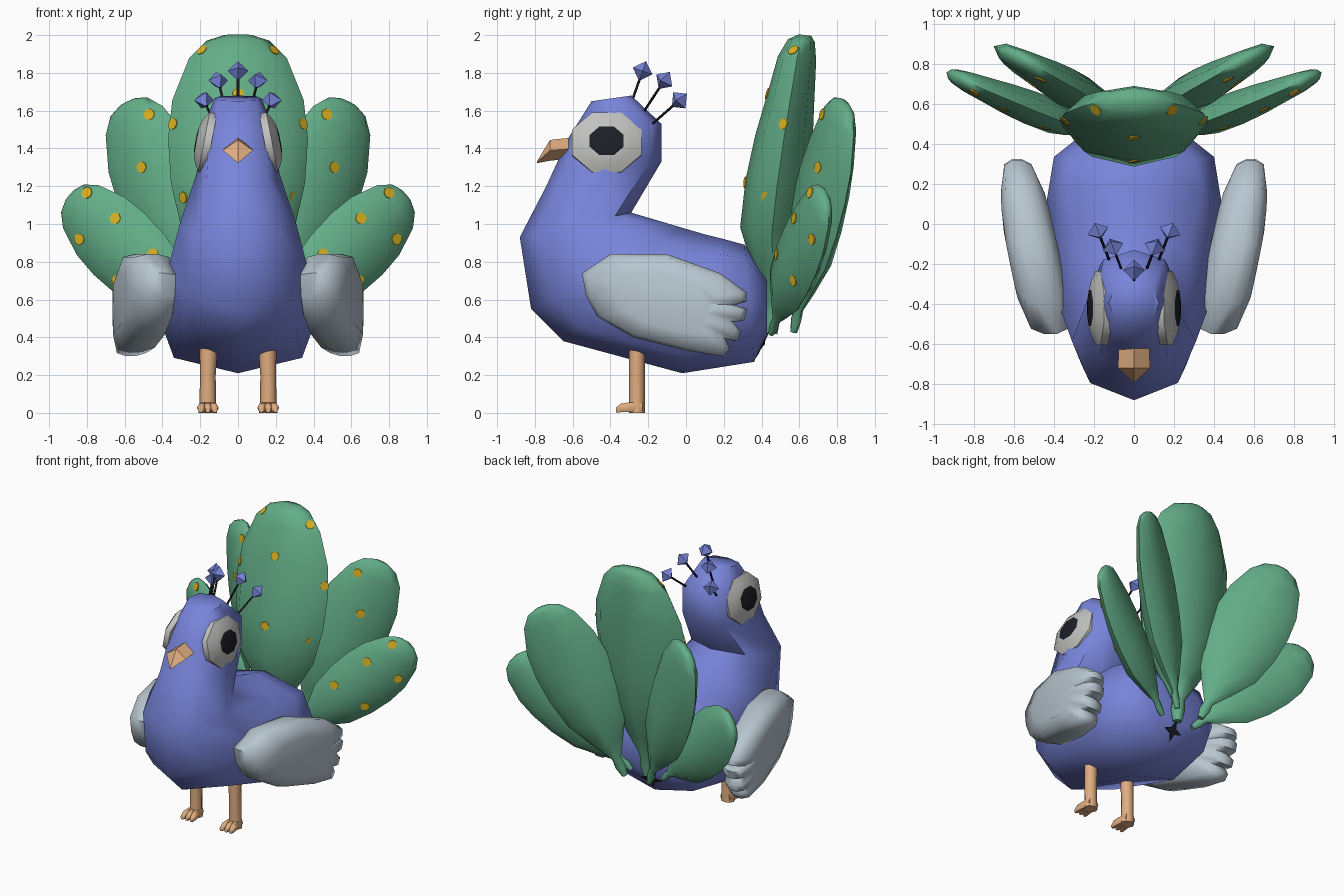
import bpy, bmesh
from math import sin, cos, pi, radians
from mathutils import Vector as V
from mathutils.bvhtree import BVHTree

cube = bpy.data.objects.get("Cube")
if cube:
    bpy.data.objects.remove(cube)


def material(name, r, g, b):
    m = bpy.data.materials.new(name)
    m.use_nodes = True
    m.diffuse_color = (r, g, b, 1)
    m.node_tree.nodes["Principled BSDF"].inputs["Base Color"].default_value = (r, g, b, 1)
    return m


BLUE = material("plumage blue", .19, .235, .71)
GREEN = material("tail green", .125, .42, .245)
GOLD = material("spot gold", .72, .45, .015)
GREY = material("wing grey", .48, .565, .63)
TAN = material("beak tan", .75, .42, .22)
BLACK = material("dark black", .013, .013, .02)
PALE = material("eye pale grey", .53, .54, .52)


def finish(name, bm, mats, angle=60):
    """Turn a bmesh into a shaded object."""
    bmesh.ops.recalc_face_normals(bm, faces=bm.faces)
    me = bpy.data.meshes.new(name)
    bm.to_mesh(me)
    bm.free()
    for m in mats:
        me.materials.append(m)
    ob = bpy.data.objects.new(name, me)
    bpy.context.collection.objects.link(ob)
    if angle:
        bpy.ops.object.select_all(action='DESELECT')
        ob.select_set(True)
        bpy.context.view_layer.objects.active = ob
        bpy.ops.object.shade_smooth_by_angle(angle=radians(angle))
    return ob


def loft(name, rings, mats, angle=60, ring_mats=None):
    """Skin a list of equal rings and close both ends."""
    bm = bmesh.new()
    vs = [[bm.verts.new(p) for p in ring] for ring in rings]
    n = len(vs[0])
    for k, (a, b) in enumerate(zip(vs, vs[1:])):
        for i in range(n):
            f = bm.faces.new((a[i], a[(i + 1) % n], b[(i + 1) % n], b[i]))
            f.material_index = ring_mats[k] if ring_mats else 0
    bm.faces.new(vs[0])
    end = bm.faces.new(vs[-1])
    end.material_index = ring_mats[-1] if ring_mats else 0
    return finish(name, bm, mats, angle)


def ellipse(c, a, b, n=8, full=1):
    """Ring of n points; full pushes every second point out or in."""
    return [c + (a * cos(2 * pi * i / n) + b * sin(2 * pi * i / n)) * (full if i % 2 else 1)
            for i in range(n)]


def tube(name, p, q, r, mat):
    d = (q - p).normalized()
    u = d.orthogonal().normalized()
    w = d.cross(u)
    loft(name, [ellipse(c, u * r, w * r, 6) for c in (p, q)], [mat])


def plate(name, target, origin, direction, radius, full, mat):
    """Thin flat patch laid on the target where a ray meets it."""
    tree = BVHTree.FromPolygons([v.co for v in target.data.vertices],
                                [p.vertices for p in target.data.polygons])
    loc, nor, _, _ = tree.ray_cast(origin, direction)
    if loc is None:
        return
    up = V((0, 0, 1))
    up = (up - nor * up.dot(nor)).normalized() * radius
    side = nor.cross(up)
    loft(name, [ellipse(loc + nor * h, up, side, 8, full) for h in (-.003, .004)], [mat], 0)


# Body: head, neck, chest and rump in one skin (front point, back point, half width, fullness)
sections = [((-.50, 1.65), (-.29, 1.68), .125, 1.08), ((-.62, 1.46), (-.13, 1.53), .19, 1.14),
            ((-.74, 1.20), (-.13, 1.33), .22, 1.08), ((-.88, .93), (-.29, 1.06), .31, 1),
            ((-.82, .55), (-.02, .98), .37, 1), ((-.65, .38), (.10, .945), .41, 1.05),
            ((-.02, .21), (.20, .92), .44, 1.09), ((.36, .27), (.31, .89), .40, 1.09),
            ((.43, .42), (.43, .72), .28, 1.05)]
rings = []
for a, b, w, full in sections:
    a, b = V((0, *a)), V((0, *b))
    rings.append(ellipse((a + b) / 2, (a - b) / 2, V((w, 0, 0)), 8, full))
body = loft("body", rings, [BLUE])
plate("vent_star", body, V((0, 2, .365)), V((0, -1, 0)), .078, .38, BLACK)

# Beak
beak = []
for y, top, mid, low, w in ((-.58, 1.46, 1.40, 1.35, .075), (-.72, 1.445, 1.39, 1.335, .08),
                            (-.79, 1.33, 1.326, 1.322, .004)):
    beak.append([V((0, y, top)), V((w, y, mid)), V((0, y, low)), V((-w, y, mid))])
loft("beak", beak, [TAN], 30)

# Tail feathers: (distance along, width, depth)
PROFILE = [(0, .08, .2), (.05, .14, .25), (.1, .12, .25), (.2, .42, .6), (.34, .8, 1),
           (.5, .96, 1), (.65, 1, .9), (.78, .94, .75), (.92, .7, .6), (.98, .45, .42),
           (1, .2, .2)]


def feather(name, base, tip, face, width, depth, bulge, spots):
    axis = tip - base
    d = axis.normalized()
    face = (face - d * face.dot(d)).normalized()
    side = face.cross(d)
    rings = [ellipse(base + axis * t + face * bulge * (h - .2), side * width * w, face * depth * h)
             for t, w, h in PROFILE]
    ob = loft(name, rings, [GREEN])
    for x, z in spots:
        plate(name + "_spot", ob, V((x, -3, z)), V((0, 1, 0)), .031, 1, GOLD)


feather("middle_feather", V((0, .45, .42)), V((0, .63, 2)), V((0, -1, 0)), .37, .17, .07,
        [(0, 1.69), (0, 1.22)] + [(s * x, z) for s in (-1, 1)
                                  for x, z in ((.19, 1.92), (.345, 1.53), (.29, 1.14))])

# Paired parts
for s, tag in ((1, "left"), (-1, "right")):
    feather(tag + "_upper_feather", V((s * .1, .57, .43)), V((s * .585, .84, 1.645)),
            V((s * .45, -.89, 0)), .265, .095, .02, [(s * .47, 1.58), (s * .51, 1.3)])
    feather(tag + "_lower_feather", V((s * .13, .45, .42)), V((s * .89, .74, 1.15)),
            V((s * .41, -.91, 0)), .22, .085, .02,
            [(s * .8, 1.165), (s * .65, 1.03), (s * .84, .92), (s * .45, .84), (s * .64, .7)])

    # Wing: pillow from a scalloped outline
    outline = [(-.55, .74), (-.40, .84), (-.10, .84), (.18, .74), (.32, .64), (.32, .59),
               (.26, .57), (.325, .55), (.31, .49), (.25, .48), (.29, .43), (.27, .38),
               (.21, .39), (.23, .34), (.20, .30), (0, .33), (-.28, .40), (-.47, .51), (-.53, .62)]
    rings = []
    for scale, off in ((.6, -.135), (.94, -.095), (1, -.03), (1, .03), (.94, .09), (.6, .12)):
        ring = []
        for y, z in outline:
            y, z = -.1 + (y + .1) * scale, .59 + (z - .59) * scale
            u = y + .54
            thick = 1 - .9 * max(0, y)
            ring.append(V((s * (.42 + .26 * u - .08 * u * u + off * thick), y, z)))
        rings.append(ring)
    loft(tag + "_wing", rings, [GREY])

    # Eye: low dome with a dark pupil
    out = V((s, 0, .19)).normalized()
    up = V((-s * .19, 0, 1)).normalized()
    fwd = V((0, 1, 0))
    centre = V((s * .19, -.42, 1.435))
    rings = [ellipse(centre + out * h, (fwd * cos(pi / 8) + up * sin(pi / 8) * .87) * r,
                     (up * cos(pi / 8) * .87 - fwd * sin(pi / 8)) * r)
             for r, h in ((.2, -.05), (.2, -.01), (.145, .017), (.097, .03), (.05, .035))]
    loft(tag + "_eye", rings, [PALE, BLACK], 50, [0, 0, 0, 1, 1])

    # Leg and toes
    legs = [ellipse(V((s * x, -.26, z)), V((w, 0, 0)), V((0, .042, 0)))
            for x, z, w in ((.155, .36, .048), (.16, .2, .042), (.16, .06, .043), (.16, 0, .05))]
    loft(tag + "_leg", legs, [TAN])
    for k in (-1, 0, 1):
        toe = []
        for y, h, r in ((-.23, .06, .022), (-.30, .06, .025), (-.345, .052, .023), (-.37, .03, .014)):
            spread = .16 + k * (.02 + .018 * (-.23 - y) / .14)
            toe.append(ellipse(V((s * spread, y, h / 2)), V((r, 0, 0)), V((0, 0, h / 2)), 6))
        loft(tag + "_toe", toe, [TAN])


# Crest: stalks with eight-sided knobs
def crest(name, root, top):
    tube(name + "_stalk", root, top, .007, BLACK)
    bm = bmesh.new()
    bmesh.ops.create_uvsphere(bm, u_segments=4, v_segments=2, radius=.055)
    turn = (top - root).to_track_quat('Z', 'Y').to_matrix()
    bmesh.ops.rotate(bm, verts=bm.verts, matrix=turn)
    bmesh.ops.translate(bm, verts=bm.verts, vec=top)
    finish(name + "_knob", bm, [BLUE], 0)


crest("crest_middle", V((0, -.29, 1.64)), V((0, -.23, 1.81)))
for s, tag in ((1, "left"), (-1, "right")):
    crest("crest_inner_" + tag, V((s * .065, -.22, 1.60)), V((s * .105, -.115, 1.76)))
    crest("crest_outer_" + tag, V((s * .12, -.19, 1.52)), V((s * .18, -.035, 1.655)))
